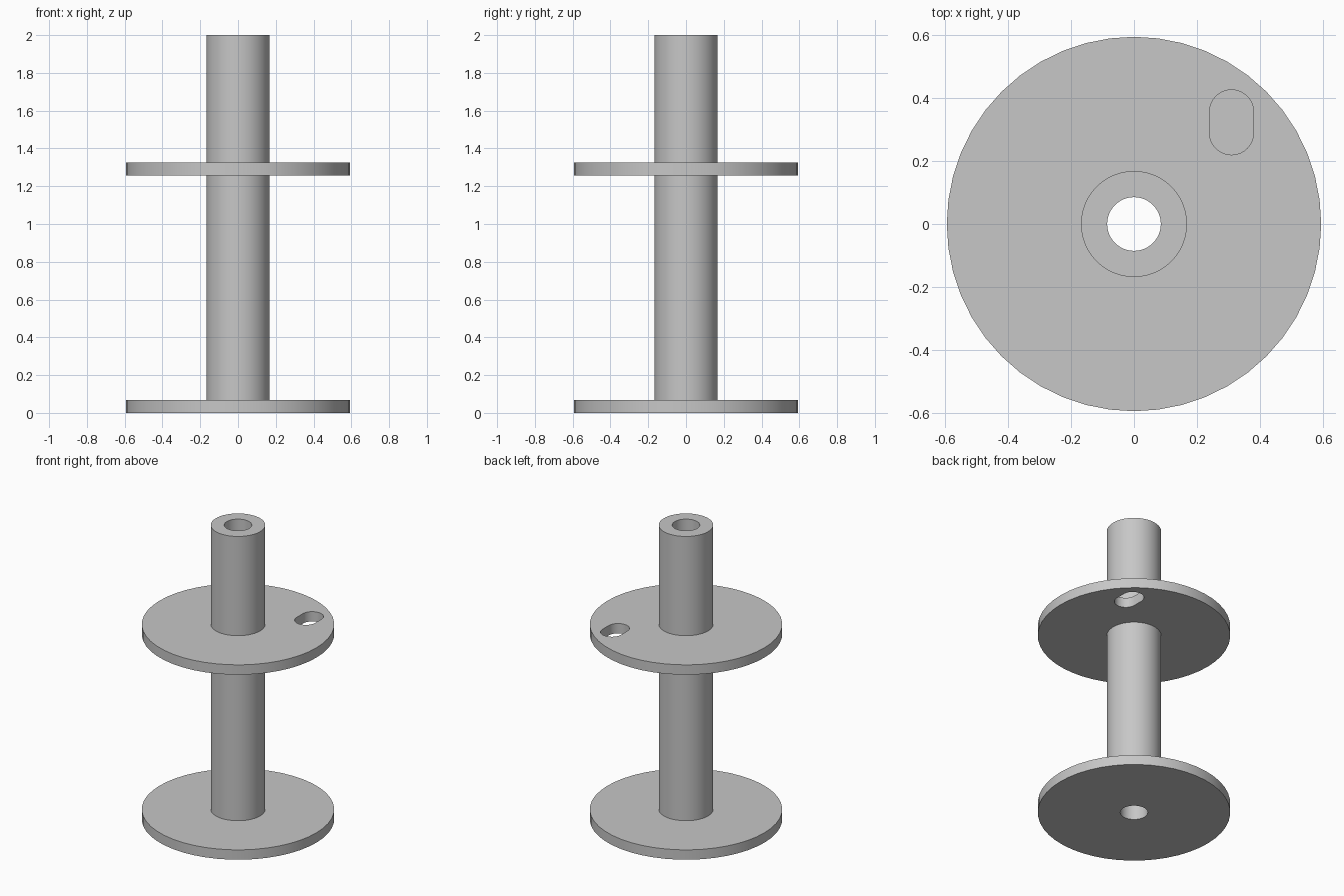
import bpy, bmesh, math
from mathutils import Matrix

if "Cube" in bpy.data.objects:
    bpy.data.objects.remove(bpy.data.objects["Cube"])

SEGMENTS = 48
FLANGE_R, TUBE_R, BORE_R = 0.593, 0.168, 0.085
FLANGE_T = 0.067
UPPER_Z = 1.258
HEIGHT = 2.0

grey = bpy.data.materials.new("plain grey")
grey.diffuse_color = (0.57, 0.57, 0.57, 1)
grey.use_nodes = True
grey.node_tree.nodes["Principled BSDF"].inputs["Base Color"].default_value = grey.diffuse_color


def make_object(name, bm):
    bmesh.ops.recalc_face_normals(bm, faces=bm.faces)
    mesh = bpy.data.meshes.new(name)
    bm.to_mesh(mesh)
    bm.free()
    mesh.materials.append(grey)
    obj = bpy.data.objects.new(name, mesh)
    bpy.context.collection.objects.link(obj)
    return obj


def lathe(name, profile):
    """Spin a closed (radius, z) profile around the z axis."""
    bm = bmesh.new()
    rings = []
    for i in range(SEGMENTS):
        a = 2 * math.pi * i / SEGMENTS
        rings.append([bm.verts.new((r * math.cos(a), r * math.sin(a), z)) for r, z in profile])
    n = len(profile)
    for i in range(SEGMENTS):
        a, b = rings[i], rings[(i + 1) % SEGMENTS]
        for j in range(n):
            k = (j + 1) % n
            bm.faces.new((a[j], b[j], b[k], a[k]))
    return make_object(name, bm)


def slot_prism(name, x, y, radius, half_length, z0, z1, steps=16):
    """Rounded slot, long along y."""
    bm = bmesh.new()
    outline = []
    for side in (1, -1):
        for i in range(steps + 1):
            a = math.pi * i / steps
            outline.append(bm.verts.new((x + side * radius * math.cos(a),
                                         y + side * (half_length + radius * math.sin(a)), z0)))
    base = bm.faces.new(outline)
    top = bmesh.ops.extrude_face_region(bm, geom=[base])
    verts = [v for v in top["geom"] if isinstance(v, bmesh.types.BMVert)]
    bmesh.ops.translate(bm, verts=verts, vec=(0, 0, z1 - z0))
    return make_object(name, bm)


# Hollow tube with a base flange and an upper flange
top_z = UPPER_Z + FLANGE_T
spool = lathe("flanged_tube", [
    (BORE_R, 0), (FLANGE_R, 0), (FLANGE_R, FLANGE_T), (TUBE_R, FLANGE_T),
    (TUBE_R, UPPER_Z), (FLANGE_R, UPPER_Z), (FLANGE_R, top_z), (TUBE_R, top_z),
    (TUBE_R, HEIGHT), (BORE_R, HEIGHT)])

# Slot through the upper flange only
cutter = slot_prism("slot_cutter", 0.309, 0.322, 0.07, 0.033, UPPER_Z - 0.1, top_z + 0.1)
cutter.hide_render = True

bpy.context.view_layer.objects.active = spool
spool.select_set(True)
cut = spool.modifiers.new("slot", 'BOOLEAN')
cut.operation = 'DIFFERENCE'
cut.solver = 'EXACT'
cut.object = cutter
bpy.ops.object.modifier_apply(modifier=cut.name)
bpy.data.objects.remove(cutter)

# Smooth round walls, crisp rims
bpy.ops.object.shade_smooth_by_angle(angle=math.radians(30))
